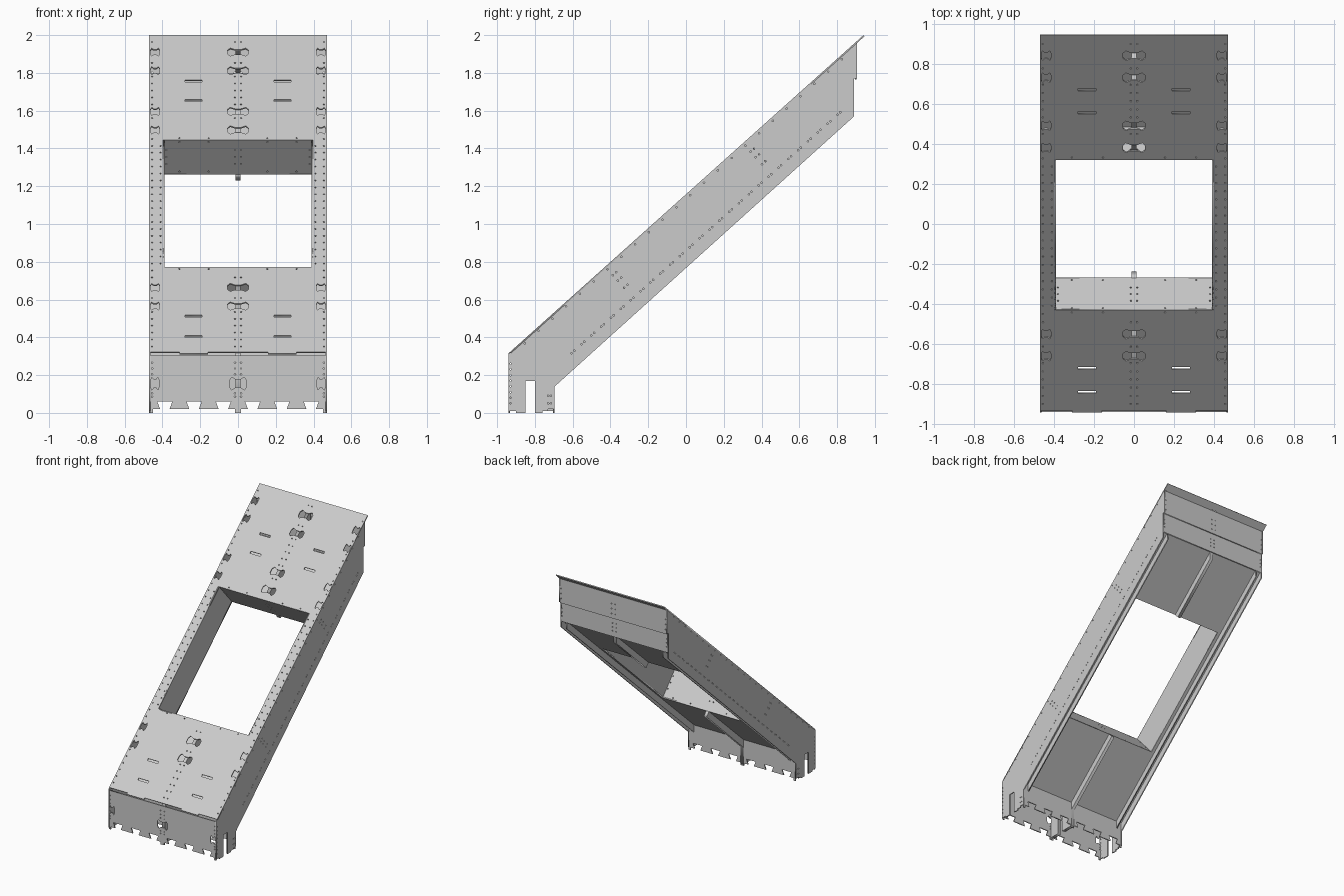
import bpy, math
from mathutils import Matrix, Vector

if "Cube" in bpy.data.objects:
    bpy.data.objects.remove(bpy.data.objects["Cube"])

T = 0.008                                  # sheet thickness
RISE, RUN = 1.685, 1.88
L = math.hypot(RISE, RUN)
S, C = RISE / L, RUN / L
X, Y, Z = Vector((1, 0, 0)), Vector((0, 1, 0)), Vector((0, 0, 1))
V, DOWN = Vector((0, C, S)), Vector((0, S, -C))   # up the slope, into the box
BASE = Vector((0, -0.94, 0.315))
V0, V1, D, DR, W = 0.685, 1.692, 0.24, 0.287, 0.39  # opening, depths, half width


def P(v, d):
    """Point (y, z) at slope distance v and depth d."""
    p = BASE + V * v + DOWN * d
    return (p.y, p.z)


def v_of(y):
    return (y + 0.94) / C


def rect(x0, y0, x1, y1):
    return [(x0, y0), (x1, y0), (x1, y1), (x0, y1)]


def dot(x, y, r=0.0045):
    return [(x + r * math.cos(k * math.pi / 3), y + r * math.sin(k * math.pi / 3)) for k in range(6)]


def bow(x, y, w, h):
    half = [(-1, -.5), (-.75, -1), (-.3, -.62), (.3, -.62), (.75, -1), (1, -.5)]
    pts = half + [(-a, -b) for a, b in half]
    return [(x + a * w, y + b * h) for a, b in pts]


def plate(name, outline, holes, origin, ax, ay, thick=T):
    """Flat sheet with cut-outs, placed on the plane spanned by ax, ay."""
    cu = bpy.data.curves.new(name, 'CURVE')
    cu.dimensions, cu.fill_mode, cu.extrude = '2D', 'BOTH', thick / 2
    for pts in [outline] + holes:
        sp = cu.splines.new('POLY')
        sp.points.add(len(pts) - 1)
        for q, (a, b) in zip(sp.points, pts):
            q.co = (a, b, 0, 1)
        sp.use_cyclic_u = True
    tmp = bpy.data.objects.new(name + "_curve", cu)
    bpy.context.collection.objects.link(tmp)
    dg = bpy.context.evaluated_depsgraph_get()
    me = bpy.data.meshes.new_from_object(tmp.evaluated_get(dg))
    bpy.data.objects.remove(tmp)
    m = Matrix((ax, ay, ax.cross(ay))).transposed().to_4x4()
    m.translation = origin
    me.transform(m)
    me.name = name
    ob = bpy.data.objects.new(name, me)
    bpy.context.collection.objects.link(ob)
    return ob


# sloping top sheet: opening, bow-tie sockets, slots and rivet holes
bows = [v_of(y) for y in (-.66, -.55, .38, .49, .73, .84)]
holes = [rect(-W, V0, W, V1)]
for v in bows:
    holes.append(bow(0, v, .055, .032))
    holes += [bow(s * .439, v, .024, .032) for s in (-1, 1)]
for y in (-.84, -.72, .555, .67):
    holes += [rect(s * .235 - .045, v_of(y) - .008, s * .235 + .045, v_of(y) + .008) for s in (-1, 1)]
for i in range(1, 46):
    v = i * L / 46
    if min(abs(v - b) for b in bows) < 0.045:
        continue
    cols = (.41, .455) if V0 < v < V1 else (.455,)
    if not V0 - .04 < v < V1 + .04:
        cols = (.016, .455)
    holes += [dot(s * c, v) for c in cols for s in (-1, 1)]
for x in (.155, .31):
    holes += [dot(s * x, v) for v in (V0 - .015, V1 + .015) for s in (-1, 1)]
front = [(-.47, .012), (-.31, .012), (-.31, 0), (-.16, 0), (-.16, .012)]
front += [(-x, v) for x, v in reversed(front)]
plate("top_sheet", front + [(.47, L), (-.47, L)], holes, BASE + DOWN * T / 2, X, V)

# bottom sheet, parallel to the top one
plate("bottom_sheet", rect(-.465, .107, .465, 2.236), [rect(-W, V0, W, V1)], BASE + DOWN * D, X, V)

# walls lining the opening
for name, v in (("opening_lower_wall", V0 - T / 2), ("opening_upper_wall", V1 + T / 2)):
    h = [dot(s * x, d) for x in (.155, .31) for d in (.015, D - .015) for s in (-1, 1)]
    h += [dot(s * x, d) for x in (.016, .38) for d in (.07, .12, .17) for s in (-1, 1)]
    plate(name, rect(-W, 0, W, D), h, BASE + V * v, X, DOWN)
for s in (-1, 1):
    plate("opening_side_wall", rect(V0, 0, V1, D), [], BASE + X * s * (W + T / 2), V, DOWN)

# outer side panels with slotted foot
side = [(-.94, .312), (-.94, .01), (-.90, .01), (-.90, 0), (-.85, 0), (-.85, .17), (-.80, .17),
        (-.80, 0), (-.76, 0), (-.76, .01), (-.73, .01), (-.73, .02), (-.695, .02), (-.695, .14),
        (.89, 1.57), (.89, 1.77), (.905, 1.77), (.905, 1.965)]
side_holes = [dot(-.93, .05 + .03 * k) for k in range(8)]
side_holes += [dot(y, z) for y in (-.73, -.715) for z in (.05, .09)]
for i in range(28):
    v = .25 + i * .07
    side_holes += [dot(*P(v, .222)), dot(*P(v + .02, .222))]
for i in range(24):
    side_holes.append(dot(*P(.1 + i * .098, .018)))
for v in (.7, 1.68):
    side_holes += [dot(*P(v + dv, d)) for d in (.06, .1, .15) for dv in (-.012, .012)]
for s in (-1, 1):
    plate("side_panel", side, side_holes, X * s * (.47 - T / 2), Y, Z)


# front wall and rear foot wall with dovetail cut-outs along the bottom
def foot_outline(top):
    pts = [(-.465, top), (-.465, 0), (-.45, 0), (-.45, .02)]
    for k in range(6):
        x = -.3875 + k * .155
        pts += [(x - .025, .02), (x - .04, .06), (x + .04, .06), (x + .025, .02)]
        if k == 2:
            pts += [(-.015, .02), (-.015, 0), (.015, 0), (.015, .02)]
    return pts + [(.45, .02), (.45, 0), (.465, 0), (.465, top)]


fh = [bow(0, .155, .045, .034)] + [bow(s * .44, .155, .022, .034) for s in (-1, 1)]
fh += [dot(s * x, z) for x in (.016, .455) for z in (.085, .105, .205, .235, .265) for s in (-1, 1)]
plate("front_wall", foot_outline(.305), fh, Vector((0, -.935, 0)), X, Z)
plate("rear_foot_wall", foot_outline(.208), [], Vector((0, -.70, 0)), X, Z)

# back wall in two overlapping sheets
bh = [dot(s * x, z) for x in (.016, .455) for z in (1.80, 1.84, 1.88) for s in (-1, 1)]
plate("back_wall_upper", rect(-.465, 1.765, .465, 1.955), bh, Vector((0, .899, 0)), X, Z)
bh = [dot(s * x, z) for x in (.016, .455) for z in (1.66, 1.69, 1.72) for s in (-1, 1)]
plate("back_wall_lower", rect(-.465, 1.615, .465, 1.80), bh, Vector((0, .886, 0)), X, Z)

# centre ribs below and above the opening
low = [P(.015, .012), (-.93, .01), (-.85, .01), (-.85, .17), (-.80, .17), (-.80, .01), (-.695, .01),
       (-.695, .145), P(V0, DR), P(V0, D), P(V0 - .01, D), P(V0 - .01, .01)]
high = [P(V1 + .01, .01), P(V1 + .01, D), P(V1, D), P(V1, DR), (.88, 1.563), (.88, 1.935)]
plate("lower_centre_rib", low, [], Vector(), Y, Z, .025)
plate("upper_centre_rib", high, [], Vector(), Y, Z, .025)

# edge stiffeners under the bottom sheet
for s in (-1, 1):
    plate("edge_stiffener", [P(.107, D), P(.07, DR), P(2.195, DR), P(2.23, D)], [], X * s * .42, Y, Z)
